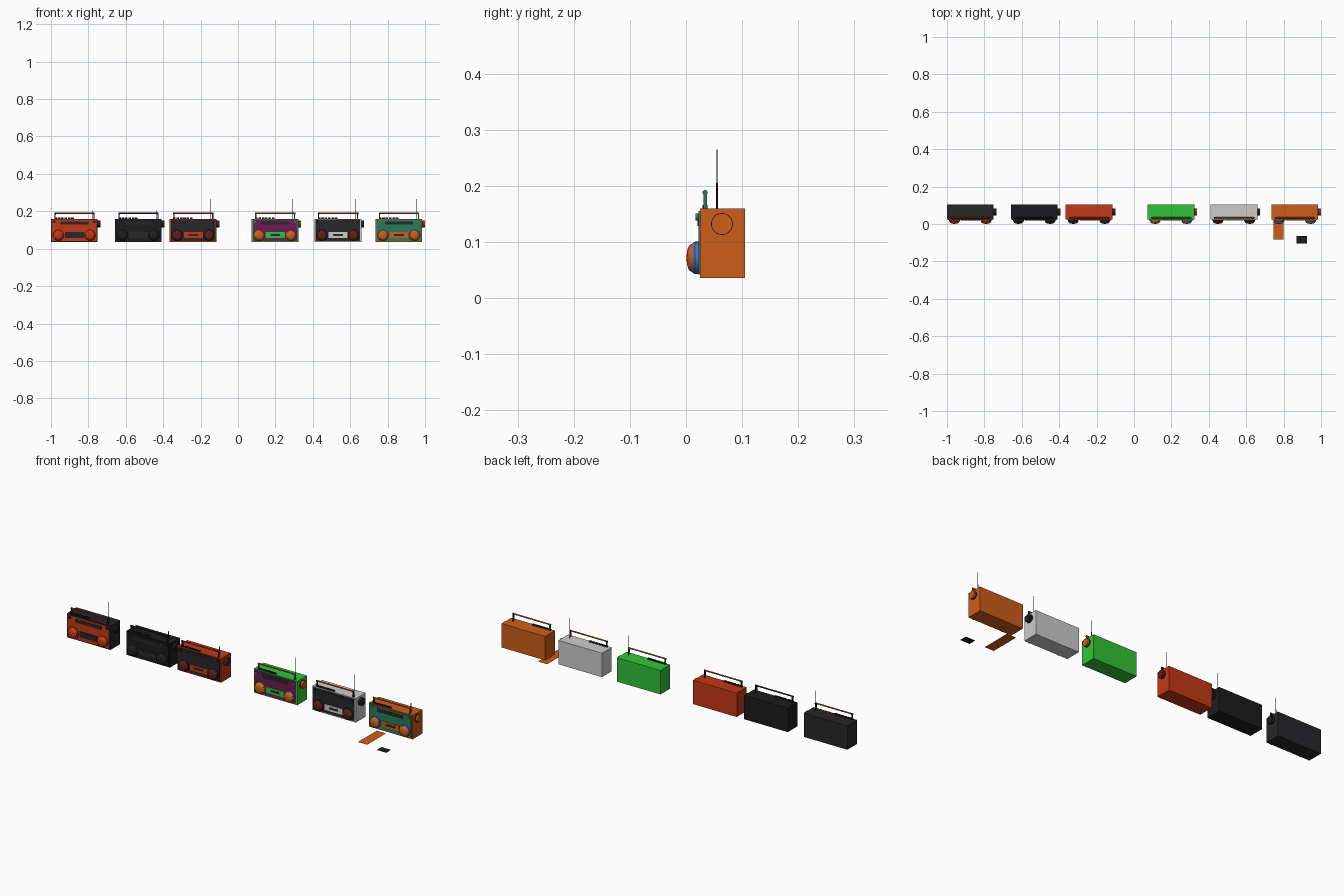
import bpy, bmesh, math
from mathutils import Matrix, Vector

if "Cube" in bpy.data.objects:
    bpy.data.objects.remove(bpy.data.objects["Cube"])

COL = {
    "black": (0.012, 0.012, 0.013), "red": (0.55, 0.04, 0.008), "maroon": (0.12, 0.012, 0.012),
    "orange": (0.62, 0.11, 0.01), "green": (0.03, 0.55, 0.04), "teal": (0.025, 0.2, 0.1),
    "purple": (0.15, 0.012, 0.09), "grey": (0.55, 0.55, 0.55), "blue": (0.08, 0.17, 0.55),
    "yellow": (0.5, 0.4, 0.03), "charcoal": (0.02, 0.02, 0.022),
}
MATS = {}


def mat(name):
    if name not in MATS:
        MATS[name] = bpy.data.materials.new(name)
        MATS[name].diffuse_color = (*COL[name], 1)
    return MATS[name]


def finish(name, bm, colour, smooth=False):
    bmesh.ops.recalc_face_normals(bm, faces=bm.faces)
    me = bpy.data.meshes.new(name)
    bm.to_mesh(me)
    bm.free()
    ob = bpy.data.objects.new(name, me)
    bpy.context.collection.objects.link(ob)
    me.materials.append(mat(colour))
    if smooth:
        bpy.ops.object.select_all(action='DESELECT')
        ob.select_set(True)
        bpy.context.view_layer.objects.active = ob
        bpy.ops.object.shade_smooth_by_angle(angle=math.radians(35))
    return ob


def boxes(name, spans, colour):
    """Boxes given as (x0, x1, y0, y1, z0, z1), joined in one object."""
    bm = bmesh.new()
    for x0, x1, y0, y1, z0, z1 in spans:
        m = Matrix.Translation(((x0 + x1) / 2, (y0 + y1) / 2, (z0 + z1) / 2))
        m = m @ Matrix.Diagonal((x1 - x0, y1 - y0, z1 - z0, 1))
        bmesh.ops.create_cube(bm, size=1, matrix=m)
    return finish(name, bm, colour)


def lathe(name, profile, origin, axis, colour, segs=24):
    """Revolve (radius, height) points around an axis through origin."""
    bm = bmesh.new()
    vs = [bm.verts.new((r, 0, h)) for r, h in profile]
    es = [bm.edges.new(p) for p in zip(vs, vs[1:])]
    bmesh.ops.spin(bm, geom=vs + es, cent=(0, 0, 0), axis=(0, 0, 1),
                   angle=math.tau, steps=segs, use_duplicate=False)
    bmesh.ops.remove_doubles(bm, verts=bm.verts, dist=1e-5)
    rot = Vector((0, 0, 1)).rotation_difference(Vector(axis)).to_matrix().to_4x4()
    bm.transform(Matrix.Translation(origin) @ rot)
    return finish(name, bm, colour, True)


def cylinder(name, r, h, origin, axis, colour, segs=16):
    return lathe(name, [(0, 0), (r, 0), (r, h), (0, h)], origin, axis, colour, segs)


W, Z0, Z1, Y0, Y1 = 0.25, 0.036, 0.16, 0.025, 0.105
FRONT = (0, -1, 0)


def radio(x, body, panel, deck, rings, dome, knob, bar, post):
    # case and front panel
    boxes("radio_case", [(x, x + W, Y0, Y1, Z0, Z1)], body)
    boxes("front_panel", [(x + .006, x + W - .006, .022, Y0, .042, .155)], panel)
    # tuner strip and tape deck
    boxes("tuner_strip", [(x + .05, x + .2, .0205, .022, .128, .146)], "charcoal")
    boxes("tape_deck", [(x + .075, x + .177, .019, .022, .058, .088)], deck)
    boxes("tape_window", [(x + .1, x + .152, .0183, .019, .068, .079)], "charcoal")
    # speakers
    for ox, ring in zip((.04, .209), rings):
        o = (x + ox, .022, .0715)
        lathe("speaker_ring", [(.029, 0), (.029, .006), (.026, .01), (.024, .009)], o, FRONT, ring, 32)
        lathe("speaker_dome", [(.026, .007), (.0255, .011), (.023, .0155), (.018, .0185),
                               (.01, .0205), (0, .021)], o, FRONT, dome, 32)
    # small corner knobs
    for ox in (.018, .232):
        cylinder("front_knob", .0065, .005, (x + ox, .022, .1445), FRONT, post)
    # push buttons on the top
    boxes("top_buttons", [(x + .018 + i * .018, x + .032 + i * .018, .029, .038, Z1, .166)
                          for i in range(6)], "black")
    # carrying handle
    for ox in (.022, .23):
        boxes("handle_post", [(x + ox - .003, x + ox + .003, .031, .037, Z1, .19)], post)
        cylinder("handle_joint", .0045, .008, (x + ox - .004, .034, .188), (1, 0, 0), post)
    cylinder("handle_bar", .0035, .2, (x + .026, .034, .189), (1, 0, 0), bar, 12)
    # side tuning dial
    cylinder("dial_base", .0195, .006, (x + W, .064, .132), (1, 0, 0), "black", 24)
    cylinder("tuning_dial", .019, .009, (x + W + .006, .064, .132), (1, 0, 0), knob, 24)
    # telescopic antenna
    lathe("antenna", [(0, 0), (.0016, 0), (.0016, .045), (.0007, .045), (.0007, .105), (0, .105)],
          (x + .22, .055, Z1), (0, 0, 1), "black", 8)


radio(-1.0, "charcoal", "red", "charcoal", ("red", "red"), "red", "black", "red", "black")
radio(-.658, "black", "black", "charcoal", ("charcoal", "charcoal"), "black", "black", "black", "black")
radio(-.365, "red", "charcoal", "red", ("charcoal", "charcoal"), "maroon", "maroon", "red", "black")
radio(.073, "green", "purple", "green", ("yellow", "blue"), "orange", "orange", "orange", "teal")
radio(.409, "grey", "charcoal", "grey", ("charcoal", "charcoal"), "maroon", "black", "orange", "black")
radio(.735, "orange", "teal", "orange", ("blue", "blue"), "orange", "orange", "orange", "teal")


# flat cards lying on the ground
def card(name, x0, x1, y0, y1, colour):
    bm = bmesh.new()
    bm.faces.new([bm.verts.new((a, b, 0)) for a, b in ((x0, y0), (x1, y0), (x1, y1), (x0, y1))])
    finish(name, bm, colour)


card("long_card", .747, .80, -.083, .072, "orange")
card("small_card", .87, .925, -.105, -.065, "black")

for m in bpy.data.materials:
    if m.users and not m.is_grease_pencil:
        m.use_nodes = True
        m.node_tree.nodes["Principled BSDF"].inputs["Base Color"].default_value = m.diffuse_color
